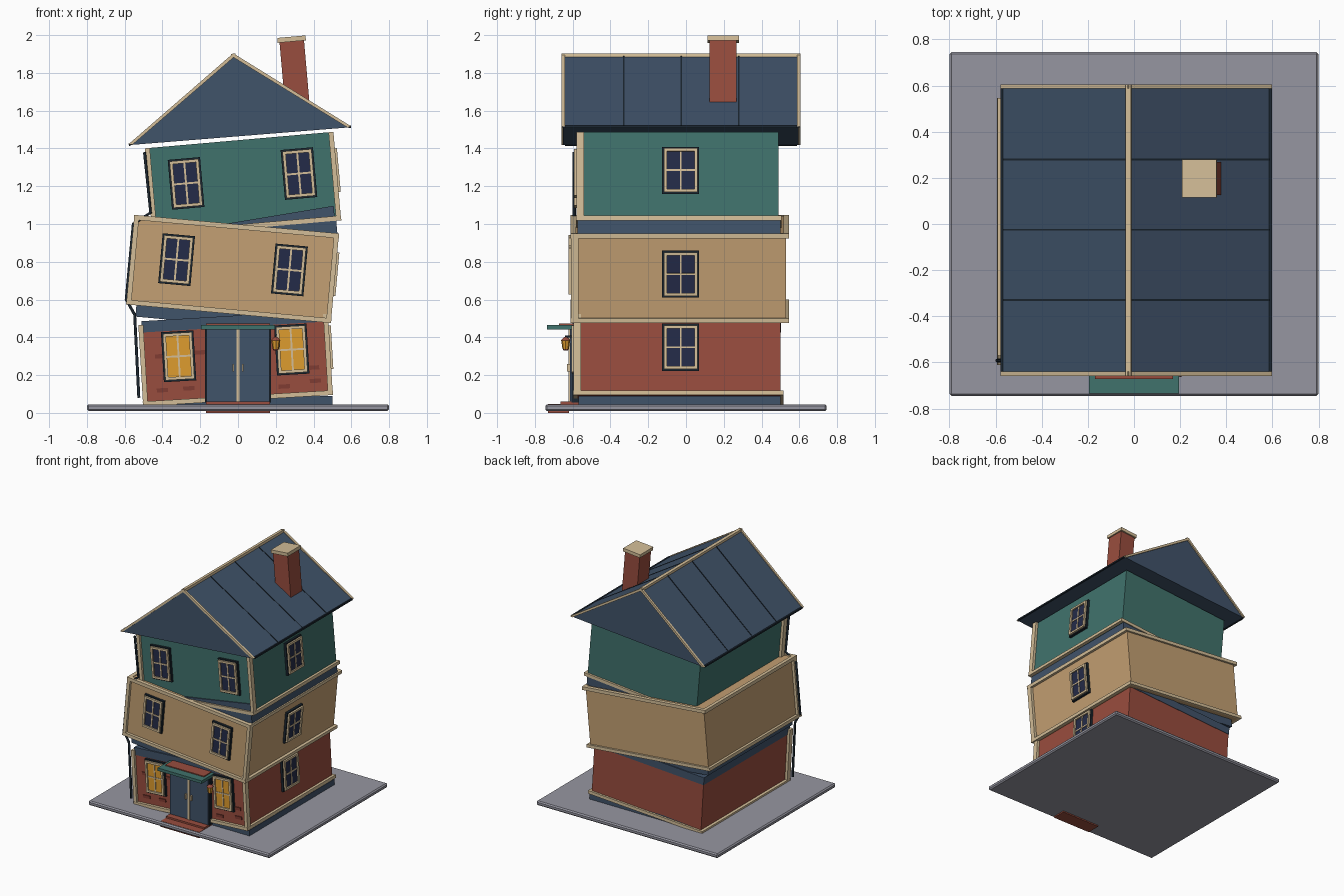
import bpy, bmesh, math
from mathutils import Matrix, Vector

if "Cube" in bpy.data.objects:
    bpy.data.objects.remove(bpy.data.objects["Cube"])


def material(name, r, g, b):
    m = bpy.data.materials.new(name)
    m.diffuse_color = [(c / 255 / 12.92 if c < 10 else ((c / 255 + 0.055) / 1.055) ** 2.4) for c in (r, g, b)] + [1]
    m.use_nodes = True
    m.node_tree.nodes["Principled BSDF"].inputs["Base Color"].default_value = m.diffuse_color
    return m


RED = material("brick_red", 153, 77, 62)
BRICK = material("dark_brick", 128, 60, 50)
TAN = material("tan_wall", 196, 160, 115)
TEAL = material("teal_wall", 64, 114, 108)
BLUE = material("slate_blue", 64, 83, 106)
CREAM = material("cream_trim", 212, 190, 152)
GREY = material("paving_grey", 150, 150, 161)
NAVY = material("navy_glass", 36, 43, 72)
DARK = material("dark_iron", 27, 38, 48)
GLOW = material("amber_glass", 222, 156, 46)


def tilt(x, z, degrees):
    """Frame leaning anticlockwise as seen from the front."""
    return Matrix.Translation((x, 0, z)) @ Matrix.Rotation(math.radians(-degrees), 4, 'Y')


def prism(name, pts, y0, y1, mat, M=Matrix()):
    """Polygon in the x-z plane extruded along y."""
    bm = bmesh.new()
    face = bm.faces.new([bm.verts.new((x, y0, z)) for x, z in pts])
    ext = bmesh.ops.extrude_face_region(bm, geom=[face])
    verts = [v for v in ext["geom"] if isinstance(v, bmesh.types.BMVert)]
    bmesh.ops.translate(bm, verts=verts, vec=(0, y1 - y0, 0))
    bmesh.ops.recalc_face_normals(bm, faces=bm.faces)
    me = bpy.data.meshes.new(name)
    bm.to_mesh(me)
    bm.free()
    me.materials.append(mat)
    ob = bpy.data.objects.new(name, me)
    ob.matrix_world = M
    bpy.context.collection.objects.link(ob)
    return ob


def box(name, x0, x1, y0, y1, z0, z1, mat, M=Matrix()):
    return prism(name, [(x0, z0), (x1, z0), (x1, z1), (x0, z1)], y0, y1, mat, M)


def window(M, w, h, glass):
    """Window facing local -y, centred on the frame's origin."""
    a, b, t = w / 2, h / 2, 0.016
    box("window_surround", -a, a, -0.018, 0.01, -b, b, DARK, M)
    a, b = a - 0.009, b - 0.009
    box("window_glass", -a + t, a - t, -0.021, 0, -b + t, b - t, glass, M)
    for s in (-1, 1):
        x, z = s * (a - t / 2), s * (b - t / 2)
        box("window_jamb", x - t / 2, x + t / 2, -0.032, 0, -b, b, CREAM, M)
        box("window_rail", -a + t, a - t, -0.032, 0, z - t / 2, z + t / 2, CREAM, M)
    box("window_mullion", -0.005, 0.005, -0.026, 0, -b + t, b - t, CREAM, M)
    box("window_crossbar", -a + t, a - t, -0.025, 0, -0.005, 0.005, CREAM, M)


def trim_ring(name, half, y0, y1, z0, z1, M):
    """Four boards running around a storey."""
    t = 0.03
    for s in (-1, 1):
        x = s * (half - t / 2)
        box(name + "_side", x - t / 2, x + t / 2, y0, y1, z0, z1, CREAM, M)
    box(name + "_front", -half + t, half - t, y0, y0 + t, z0, z1, CREAM, M)
    box(name + "_back", -half + t, half - t, y1 - t, y1, z0, z1, CREAM, M)


def storey(M, half, y0, y1, top, post_top, mat, glass, win_z):
    box("storey_wall", -half, half, y0, y1, 0, top, mat, M)
    trim_ring("base_trim", half + 0.022, y0 - 0.022, y1 + 0.016, 0, 0.025, M)
    for s in (-1, 1):
        x = s * (half + 0.008)
        box("corner_post", x - 0.013, x + 0.013, y0 - 0.02, y0 + 0.02, 0, post_top, CREAM, M)
        window(M @ Matrix.Translation((s * 0.30, y0, win_z)), 0.172, 0.265, glass)
    side = Matrix.Translation((half, -0.028, win_z)) @ Matrix.Rotation(math.pi / 2, 4, 'Z')
    window(M @ side, 0.196, 0.25, NAVY)


# Paving, steps and plinth
slab = box("paving_slab", -0.80, 0.80, -0.745, 0.745, 0.01, 0.045, GREY)
bev = slab.modifiers.new("edge", 'BEVEL')
bev.width, bev.segments = 0.009, 1
box("lower_step", -0.17, 0.17, -0.73, -0.62, 0.0, 0.047, RED)
box("upper_step", -0.17, 0.17, -0.665, -0.57, 0.04, 0.06, RED)
box("plinth", -0.48, 0.50, -0.57, 0.50, 0.04, 0.09, BLUE)

# Three leaning storeys
low, mid, high = tilt(0, 0.065, 3.4), tilt(-0.05, 0.525, -5.2), tilt(0.047, 0.976, 5)
storey(low, 0.482, -0.575, 0.50, 0.39, 0.43, RED, GLOW, 0.253)
storey(mid, 0.523, -0.59, 0.53, 0.47, 0.475, TAN, NAVY, 0.26)
storey(high, 0.48, -0.56, 0.49, 0.47, 0.47, TEAL, NAVY, 0.266)
trim_ring("top_trim", 0.545, -0.612, 0.546, 0.45, 0.476, mid)

# Slate bands filling the gaps between storeys
box("low_band", -0.485, 0.485, -0.578, 0.503, 0.39, 0.45, BLUE, low)
box("mid_under_band", -0.49, 0.49, -0.568, 0.495, -0.06, 0.01, BLUE, mid)
box("high_under_band", -0.475, 0.475, -0.575, 0.50, -0.08, 0.01, BLUE, high)
prism("high_wedge", [(-0.3, 0.02), (0.468, 0.02), (0.468, 0.08)], -0.568, -0.559, BLUE, high)

# Loose bricks on the front wall
for x, z in ((-.41, .30), (-.40, .12), (-.26, .13), (-.205, .32), (.245, .14), (.41, .17), (.40, .24)):
    M = low @ Matrix.Translation(low.inverted() @ Vector((x, 0, z)))
    box("brick", -0.03, 0.03, -0.582, -0.57, -0.011, 0.011, BRICK, M)

# Double door with canopy
box("door_frame", -0.175, 0.175, -0.605, -0.56, 0.055, 0.455, DARK)
for s in (-1, 1):
    box("door_leaf", min(s * 0.004, s * 0.168), max(s * 0.004, s * 0.168), -0.615, -0.58, 0.06, 0.445, BLUE)
    box("door_handle", s * 0.025 - 0.005, s * 0.025 + 0.005, -0.63, -0.61, 0.22, 0.26, CREAM)
box("door_strip", -0.008, 0.008, -0.622, -0.6, 0.06, 0.445, CREAM)
box("canopy", -0.195, 0.195, -0.735, -0.57, 0.442, 0.465, TEAL)
box("canopy_ledge", -0.17, 0.17, -0.672, -0.57, 0.46, 0.472, RED)


# Lantern beside the door
def lantern_part(name, r1, r2, depth, z, mat):
    bpy.ops.mesh.primitive_cone_add(vertices=8, radius1=r1, radius2=r2, depth=depth, location=(0.2, -0.637, z))
    bpy.context.object.name = name
    bpy.context.object.data.materials.append(mat)


lantern_part("lantern_glass", 0.017, 0.024, 0.045, 0.362, GLOW)
lantern_part("lantern_cap", 0.026, 0.008, 0.018, 0.393, RED)
lantern_part("lantern_base", 0.012, 0.017, 0.01, 0.335, RED)
box("lantern_arm", 0.195, 0.205, -0.64, -0.57, 0.40, 0.41, DARK)

# Gable roof with rake boards, ridge, seams and gutters
roof = tilt(0.01, 1.465, 4.6)
W, H = 0.588, 0.43
prism("roof", [(-W, 0), (W, 0), (0, H)], -0.65, 0.595, BLUE, roof)


def chevron(name, y0, y1, lift, thick, mat):
    t = lift - thick
    k = W / H
    pts = [(-W - lift * 0.3, lift * 0.5), (0, H + lift), (W + lift * 0.3, lift * 0.5),
           (W + t * k, 0), (0, H + t), (-W - t * k, 0)]
    prism(name, pts, y0, y1, mat, roof)


for y in (-0.658, 0.587):
    chevron("rake_board", y, y + 0.018, 0.01, 0.022, CREAM)
for y in (-0.33, -0.025, 0.28):
    chevron("roof_seam", y - 0.004, y + 0.004, 0.004, 0.012, DARK)
prism("ridge_board", [(-0.014, H - 0.012), (0.014, H - 0.012), (0.012, H + 0.008), (-0.012, H + 0.008)],
      -0.658, 0.605, CREAM, roof)
for s in (-1, 1):
    x = s * (W - 0.004)
    box("gutter", x - 0.006, x + 0.006, -0.64, 0.587, -0.004, 0.009, DARK, roof)

# Chimney
stack = tilt(0.315, 1.62, 5)
box("chimney", -0.065, 0.065, 0.125, 0.268, 0, 0.35, RED, stack)
box("chimney_cap", -0.075, 0.075, 0.115, 0.28, 0.347, 0.373, CREAM, stack)

# Drainpipe following the crooked front corner
cu = bpy.data.curves.new("drainpipe", 'CURVE')
cu.dimensions = '3D'
cu.bevel_depth, cu.bevel_resolution = 0.009, 1
path = [(-.495, 1.38), (-.463, 1.06), (-.555, 1.0), (-.592, .60), (-.547, .52), (-.525, .08)]
sp = cu.splines.new('POLY')
sp.points.add(len(path) - 1)
for p, (x, z) in zip(sp.points, path):
    p.co = (x, -0.592, z, 1)
cu.materials.append(DARK)
bpy.context.collection.objects.link(bpy.data.objects.new("drainpipe", cu))
